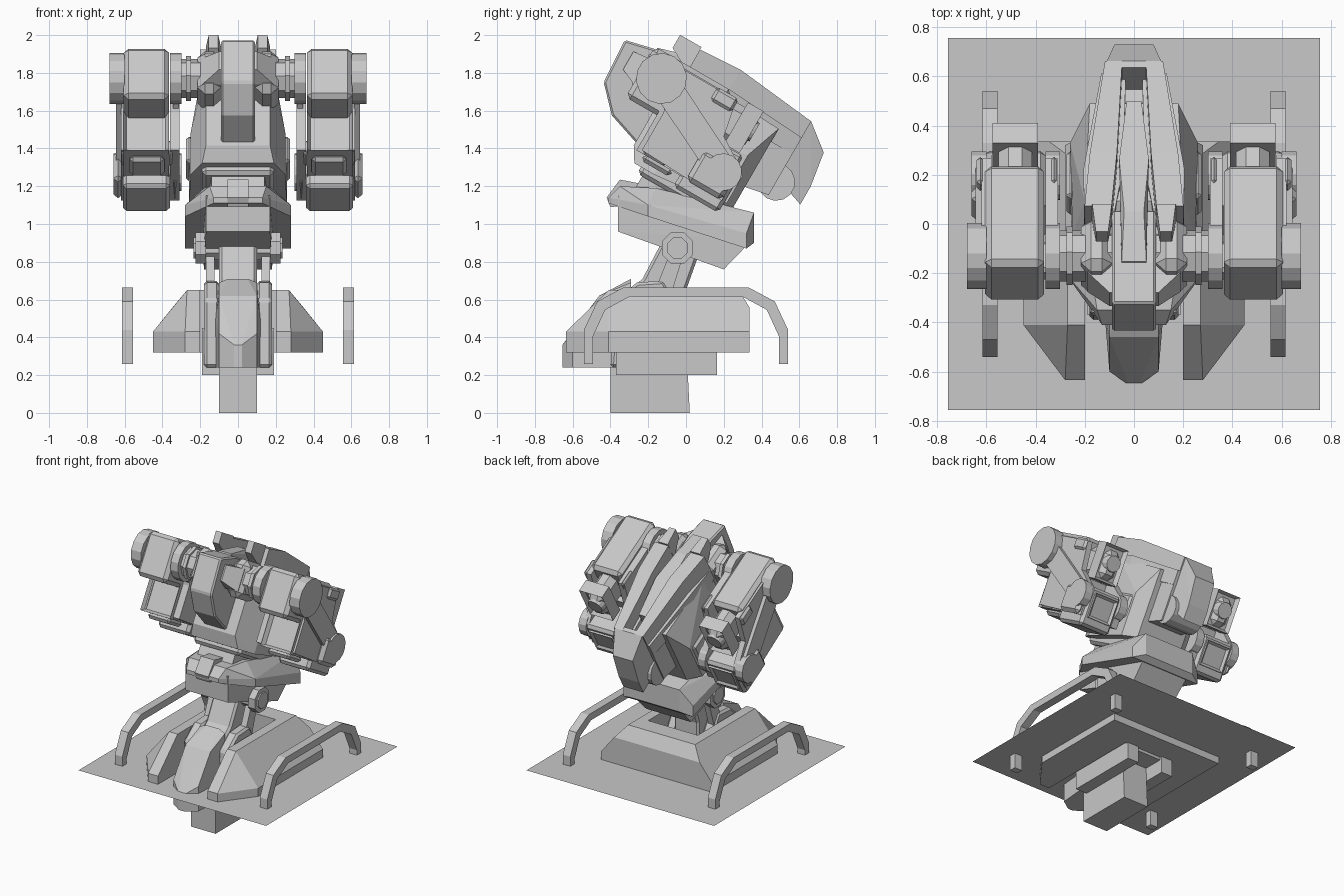
import bpy, bmesh
from math import radians, cos, sin, pi
from mathutils import Matrix, Vector

if "Cube" in bpy.data.objects:
    bpy.data.objects.remove(bpy.data.objects["Cube"])

GREY = (.58, .58, .58, 1)
grey = bpy.data.materials.new("plain grey")
grey.use_nodes = True
grey.diffuse_color = GREY
grey.node_tree.nodes["Principled BSDF"].inputs["Base Color"].default_value = GREY

# The gun head is built level around its axle, then pitched up
PITCH = Matrix.Translation((0, -.13, 1.77)) @ Matrix.Rotation(radians(-30), 4, 'X')
HEAD = dict(tilt=True)
SIDES = dict(mirror=True)
POD = dict(tilt=True, mirror=True)
FRONT, BACK = Vector((0, -1, 0)), Vector((0, 1, 0))


def finish(name, bm, tilt=False, mirror=False, chamfer=0):
    if tilt:
        bm.transform(PITCH)
    bmesh.ops.recalc_face_normals(bm, faces=bm.faces)
    mesh = bpy.data.meshes.new(name)
    bm.to_mesh(mesh)
    bm.free()
    mesh.materials.append(grey)
    obj = bpy.data.objects.new(name, mesh)
    bpy.context.collection.objects.link(obj)
    if chamfer:
        mod = obj.modifiers.new("chamfer", 'BEVEL')
        mod.width, mod.segments = chamfer, 1
        mod.limit_method, mod.angle_limit = 'ANGLE', radians(40)
    if mirror:
        obj.modifiers.new("mirror", 'MIRROR')


def prism(name, profile, left, right, **options):
    """Side profile of (y, z) points, extruded along x."""
    bm = bmesh.new()
    face = bm.faces.new([bm.verts.new((left, y, z)) for y, z in profile])
    new = bmesh.ops.extrude_face_region(bm, geom=[face])["geom"]
    moved = [item for item in new if isinstance(item, bmesh.types.BMVert)]
    bmesh.ops.translate(bm, verts=moved, vec=(right - left, 0, 0))
    finish(name, bm, **options)


def hull(name, points, **options):
    """Convex block around the points."""
    bm = bmesh.new()
    for point in points:
        bm.verts.new(point)
    out = bmesh.ops.convex_hull(bm, input=bm.verts)
    inner = [item for item in out["geom_interior"] if isinstance(item, bmesh.types.BMVert)]
    bmesh.ops.delete(bm, geom=inner, context='VERTS')
    bmesh.ops.dissolve_limit(bm, angle_limit=radians(2), verts=bm.verts, edges=bm.edges)
    finish(name, bm, **options)


def loft(name, sections, middle=0, lean=0, **options):
    """Convex block through (y, half width, bottom, top) sections."""
    hull(name, [(middle + lean * y + side * half, y, z)
                for y, half, bottom, top in sections
                for side in (-1, 1) for z in (bottom, top)], **options)


def box(name, xs, ys, zs, recess=None, depth=.03, **options):
    """Block between limits; one face may be recessed inside a rim."""
    bm = bmesh.new()
    bmesh.ops.create_cube(bm, size=1)
    for vert in bm.verts:
        vert.co = [limits[co > 0] for co, limits in zip(vert.co, (xs, ys, zs))]
    bm.normal_update()
    if recess:
        face = max(bm.faces, key=lambda f: f.normal.dot(recess))
        bmesh.ops.inset_region(bm, faces=[face], thickness=.025)
        bmesh.ops.translate(bm, verts=face.verts, vec=recess * -depth)
    finish(name, bm, **options)


def drum(name, centre, radius, left, right, sides=14, **options):
    """Cylinder lying along x."""
    angles = [(i + .5) * 2 * pi / sides for i in range(sides)]
    ring = [(centre[0] + radius * cos(a), centre[1] + radius * sin(a)) for a in angles]
    prism(name, ring, left, right, **options)


# Ground sheet
sheet = bmesh.new()
bmesh.ops.create_grid(sheet, x_segments=1, y_segments=1, size=.757, matrix=Matrix.Translation((0, 0, .37)))
finish("ground_sheet", sheet)

# Horseshoe pedestal: two sloped prongs joined by a rear bridge
GAP = .2
skirt, shoulder, deck = (.45, .28, .335, -.635), (.345, .28, .335, -.5), (.27, .27, .28, -.41)
levels = [(.32, skirt), (.43, skirt), (.56, shoulder), (.65, deck)]
hull("pedestal_prong", [(x, y, z) for z, (outer, tip, back, front) in levels
                        for x, y in ((GAP, back), (outer, back), (outer, -.41), (tip, front), (GAP, front))],
     **SIDES)
outline = [(back, z) for z, (outer, tip, back, front) in levels]
prism("pedestal_bridge", outline + [(.15, .65), (.15, .32)], -GAP, GAP)

# Hand rails: an arch, offset inwards for its underside
half_arch = [(.54, .26), (.54, .44), (.47, .59), (.33, .665)]
arch = half_arch + [(-y, z) for y, z in reversed(half_arch)]
foot = half_arch[0][1]
underside = [(y * .91, z if z == foot else z - .05 * z / .665) for y, z in reversed(arch)]
prism("side_rail", arch + underside, .555, .615, **SIDES)

# Lower mount
prism("mount_post", [(-.4, 0), (.02, 0), (0, .4), (-.4, .4)], -.1, .1)
box("mount_block", (.1, .19), (-.37, .165), (.2, .45), **SIDES)
box("mount_floor", (-.12, .12), (-.36, .15), (.3, .42))
prism("mount_cheek", [(-.4, .24), (-.1, .24), (0, .5), (-.12, .7), (-.26, .69), (-.37, .6)],
      .1, .18, chamfer=.015, **SIDES)
loft("nose_cowl", [(-.655, .02, .24, .36), (-.6, .1, .24, .42), (-.46, .1, .24, .62),
                   (-.36, .12, .24, .5), (-.29, .1, .3, .69), (-.29, .05, .3, .71)])

# Leaning neck with struts and elbow
ELBOW = (-.045, .873)
prism("neck", [(-.12, .92), (.09, .9), (0, .65), (0, .4), (-.3, .4), (-.3, .65), (-.23, .71)],
      -.1, .1, chamfer=.015)
prism("neck_strut", [(-.08, .86), (0, .88), (-.1, .56), (-.2, .56)], .125, .17, **SIDES)
drum("elbow_axle", ELBOW, .07, -.2, .2, sides=8)
drum("elbow_cap", ELBOW, .09, .17, .225, sides=8, **SIDES)
drum("elbow_bolt", ELBOW, .06, .22, .235, sides=8, **SIDES)

# Waist: lower block, wide sloping plate, front key
loft("waist_block", [(-.36, .17, .96, 1.15), (.2, .18, .76, 1), (.345, .19, .91, 1)])
loft("waist_plate", [(-.41, .13, 1.11, 1.14), (-.35, .15, 1.11, 1.2), (-.2, .28, 1.04, 1.1),
                     (-.16, .18, 1.1, 1.19), (.32, .28, .87, .95), (.36, .2, .9, 1.06)])
prism("waist_key", [(-.35, 1.235), (-.42, 1.14), (-.4, 1.09), (-.25, 1.1), (-.22, 1.21)], -.055, .055)

# Turntable and torso
loft("turntable", [(.17, .14, -.6, -.4), (.5, .17, -.62, -.4)], **HEAD)
loft("turntable_lip", [(.14, .19, -.5, -.4), (.57, .19, -.5, -.4)], chamfer=.02, **HEAD)
loft("torso", [(.05, .17, -.38, -.1), (.1, .19, -.46, 0), (.22, .25, -.46, -.2),
               (.2, .2, -.3, .1), (.6, .26, -.42, -.12), (.67, .18, -.4, .08)], **HEAD)
box("torso_vent", (.24, .275), (.36, .58), (-.3, -.14), chamfer=.015, **POD)

# Front head block with sloped chin
prism("head_block", [(-.27, .08), (-.255, -.17), (-.13, -.3), (.08, -.37), (.15, .12), (-.1, .12)],
      -.09, .09, chamfer=.01, **HEAD)
loft("head_brow", [(-.2, .1, -.06, .05), (-.11, .19, -.1, .06), (.05, .19, -.1, .06)], **HEAD)
prism("chin_plate", [(.07, -.4), (.2, -.42), (.2, -.34), (.08, -.34)], -.17, .17, **HEAD)

# Back: twin rails, centre ridge, tail
RAIL = dict(middle=.155, lean=-.09, **POD)
loft("back_rail", [(.1, .055, 0, .235), (.34, .055, 0, .25), (.8, .035, 0, .2)], **RAIL)
loft("rail_skirt", [(.12, .06, 0, .1), (.34, .08, 0, .13), (.8, .05, 0, .1)], **RAIL)
loft("rail_tip", [(-.03, .025, .17, .25), (.1, .04, .1, .25)], middle=.13, **POD)
loft("centre_ridge", [(-.1, .05, .04, .13), (.1, .04, .05, .19), (.34, .06, .05, .2), (.63, .03, .05, .17)], **HEAD)
loft("tail_core", [(.55, .15, -.3, .02), (.8, .13, -.25, .02)], **HEAD)
loft("tail_cowl", [(.77, .11, -.14, .2), (.8, .11, -.14, .2), (.94, .08, -.2, .09), (.97, .08, -.21, -.1)], **HEAD)
drum("tail_roller", (.8, -.17), .1, -.12, .12, **HEAD)

# Shoulder axle
AXLE = (0, 0)
drum("shoulder_axle", AXLE, .105, -.36, .36, sides=8, **HEAD)
drum("shoulder_ring", AXLE, .12, .25, .275, sides=8, **POD)
box("shoulder_block", (.09, .215), (-.12, .13), (-.14, .12), chamfer=.04, **POD)

# Weapon pods: body and barrel above
CORE, WIDE, SLIM = (.365, .605), (.345, .62), (.39, .575)
box("pod_body", CORE, (-.115, .36), (-.18, .13), chamfer=.025, **POD)
box("pod_barrel", (.415, .55), (.3, .56), (-.12, .09), chamfer=.04, **POD)
box("pod_collar", SLIM, (.46, .555), (-.135, .12), recess=BACK, **POD)
nozzle = bmesh.new()
bmesh.ops.create_cone(nozzle, cap_ends=True, segments=14, radius1=.07, radius2=.055, depth=.06,
                      matrix=Matrix.Translation((.48, .54, 0)) @ Matrix.Rotation(radians(-90), 4, 'X'))
finish("pod_nozzle", nozzle, **POD)

# Weapon pods: launcher and base below
box("launcher", CORE, (.075, .4), (-.395, -.13), recess=FRONT, **POD)
box("launcher_sight", SLIM, (.12, .3), (-.43, -.39), chamfer=.02, **POD)
box("launcher_panel", WIDE, (.11, .25), (-.395, -.31), chamfer=.015, **POD)
box("pod_base", (.36, .61), (.34, .616), (-.465, -.195), chamfer=.02, **POD)
box("pod_base_hatch", SLIM, (.6, .63), (-.4, -.23), recess=BACK, depth=.015, **POD)

# Linkage on both faces of each pod
for side, near, far in (("outer", .6, .66), ("inner", .3, .36)):
    drum("pod_drum_" + side, AXLE, .135, near, far + .02 if far > .5 else far, **POD)
    drum("pod_wheel_" + side, (.53, -.266), .1, near, far, **POD)
    prism("pod_strut_" + side, [(.04, .08), (.13, .02), (.55, -.19), (.48, -.32), (.03, -.1)],
          near + .015, far - .015, **POD)
    prism("pod_cover_" + side, [(0, .1), (.4, .1), (.44, -.1), (.6, -.2), (.6, -.4), (.1, -.38), (.1, -.15)],
          near + .01 if near < .5 else near - .02, far if near < .5 else near + .02, **POD)
    box("pod_latch_" + side, (near + .01, far - .02), (.28, .41), (.03, .11), chamfer=.015, **POD)
    box("pod_foot_" + side, (near + .01, far), (.38, .6), (-.4, -.21), chamfer=.03, **POD)
